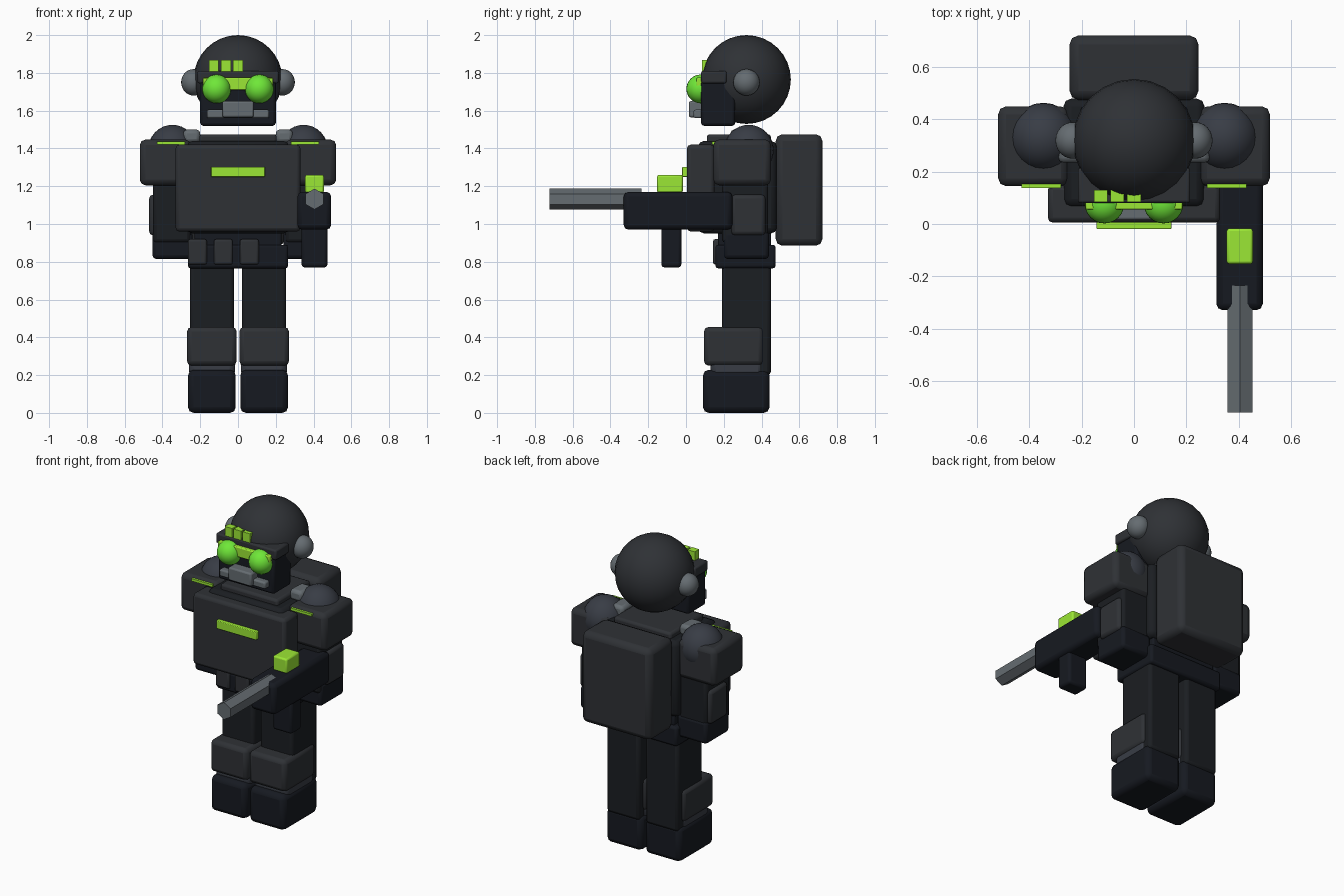
import bpy, math


def material(name, r, g, b):
    m = bpy.data.materials.new(name)
    m.diffuse_color = (r, g, b, 1)
    return m


ARMOR = material("armor", 0.028, 0.031, 0.036)
CLOTH = material("cloth", 0.011, 0.013, 0.016)
DARK = material("dark", 0.008, 0.010, 0.015)
JOINT = material("joint", 0.040, 0.046, 0.060)
METAL = material("metal", 0.13, 0.15, 0.165)
GREEN = material("lime", 0.33, 0.80, 0.035)
LENS = material("lens", 0.16, 0.80, 0.04)


def finish(name, mat):
    o = bpy.context.object
    o.name = name
    o.data.materials.append(mat)
    return o


def box(name, x, y, z, mat, bevel=0.02):
    """Rounded box from (min, max) ranges."""
    bpy.ops.mesh.primitive_cube_add(size=1, location=[sum(r) / 2 for r in (x, y, z)])
    o = finish(name, mat)
    o.scale = [r[1] - r[0] for r in (x, y, z)]
    bpy.ops.object.transform_apply(location=False, rotation=False, scale=True)
    if bevel:
        m = o.modifiers.new("bevel", 'BEVEL')
        m.width, m.segments = bevel, 2
        bpy.ops.object.shade_smooth_by_angle(angle=math.radians(30))
    return o


def ball(name, loc, radii, mat, seg=24, rings=16):
    bpy.ops.mesh.primitive_uv_sphere_add(segments=seg, ring_count=rings, radius=1, location=loc)
    o = finish(name, mat)
    o.scale = radii
    bpy.ops.object.transform_apply(location=False, rotation=False, scale=True)
    bpy.ops.object.shade_smooth()
    return o


def hex_rod(name, x, z, y0, y1, radius, mat):
    """Six-sided rod along y with a corner on top."""
    bpy.ops.mesh.primitive_cylinder_add(vertices=6, radius=radius, depth=y1 - y0,
                                        location=(x, (y0 + y1) / 2, z),
                                        rotation=(math.pi / 2, 0, 0))
    return finish(name, mat)


def span(s, a, b):
    """Mirror an x range to side s."""
    return tuple(sorted((s * a, s * b)))


# Head
ball("helmet", (0, 0.32, 1.765), (0.235, 0.235, 0.235), ARMOR)
box("face_mask", (-0.2, 0.2), (0.08, 0.26), (1.52, 1.76), DARK, 0.015)
box("visor_band", (-0.215, 0.215), (0.08, 0.215), (1.745, 1.81), ARMOR, 0.01)
box("visor_light", (-0.185, 0.185), (0.055, 0.09), (1.71, 1.775), GREEN, 0.006)
box("mouth_filter", (-0.083, 0.083), (0.015, 0.1), (1.565, 1.65), METAL, 0.01)
box("mouth_bar", (-0.165, 0.165), (0.04, 0.1), (1.56, 1.605), METAL, 0.01)
for i in range(3):
    x = -0.128 + 0.064 * i
    box("brow_light", (x - 0.026, x + 0.026), (0.085, 0.13), (1.805, 1.867), GREEN, 0)

# Torso
box("torso", (-0.27, 0.27), (0.065, 0.48), (0.95, 1.44), CLOTH, 0.03)
box("chest_plate", (-0.33, 0.33), (0.005, 0.15), (0.96, 1.42), ARMOR, 0.02)
box("collar", (-0.205, 0.205), (0.11, 0.45), (1.40, 1.475), ARMOR, 0.015)
box("chest_light", (-0.143, 0.143), (-0.02, 0.02), (1.25, 1.303), GREEN, 0.004)
box("waist", (-0.23, 0.23), (0.17, 0.45), (0.85, 0.97), DARK, 0.01)
box("belt", (-0.265, 0.265), (0.155, 0.475), (0.765, 0.89), DARK, 0.015)
for x in (-0.215, -0.078, 0.06):
    box("belt_pouch", (x - 0.05, x + 0.05), (0.143, 0.22), (0.785, 0.92), ARMOR, 0.012)
box("backpack", (-0.247, 0.247), (0.475, 0.722), (0.885, 1.475), ARMOR, 0.035)

# Mirrored parts
for s in (-1, 1):
    ball("ear_cup", (s * 0.235, 0.32, 1.75), (0.066, 0.07, 0.07), METAL)
    ball("goggle_lens", (s * 0.113, 0.078, 1.715), (0.076, 0.076, 0.076), LENS)
    box("shoulder_clip", span(s, 0.2, 0.29), (0.235, 0.36), (1.43, 1.5), METAL, 0.02)
    ball("shoulder_joint", (s * 0.347, 0.332, 1.39), (0.13, 0.132, 0.135), JOINT)
    box("shoulder_pad", span(s, 0.25, 0.52), (0.145, 0.45), (1.205, 1.447), ARMOR, 0.03)
    box("shoulder_light", span(s, 0.28, 0.43), (0.138, 0.16), (1.42, 1.436), GREEN, 0)
    box("arm", span(s, 0.25, 0.45), (0.19, 0.435), (0.9, 1.3), CLOTH, 0.02)
    box("elbow_pad", span(s, 0.3, 0.47), (0.24, 0.42), (0.94, 1.155), ARMOR, 0.02)
    box("glove", span(s, 0.24, 0.453), (0.2, 0.44), (0.815, 0.96), DARK, 0.02)
    box("leg", span(s, 0.022, 0.255), (0.19, 0.45), (0.2, 0.82), CLOTH, 0.02)
    box("knee_joint", span(s, 0.015, 0.26), (0.13, 0.41), (0.19, 0.3), JOINT, 0.03)
    box("knee_pad", span(s, 0.007, 0.27), (0.095, 0.41), (0.25, 0.455), ARMOR, 0.025)
    box("boot", span(s, 0.012, 0.265), (0.09, 0.442), (0, 0.228), DARK, 0.03)

# Blaster
box("blaster_body", (0.315, 0.493), (-0.33, 0.245), (0.97, 1.17), DARK, 0.025)
box("blaster_grip", (0.337, 0.473), (-0.13, -0.025), (0.77, 1.0), DARK, 0.015)
hex_rod("blaster_barrel", 0.405, 1.132, -0.722, -0.235, 0.055, METAL)
box("blaster_sight", (0.355, 0.455), (-0.153, -0.017), (1.165, 1.26), GREEN, 0.01)
